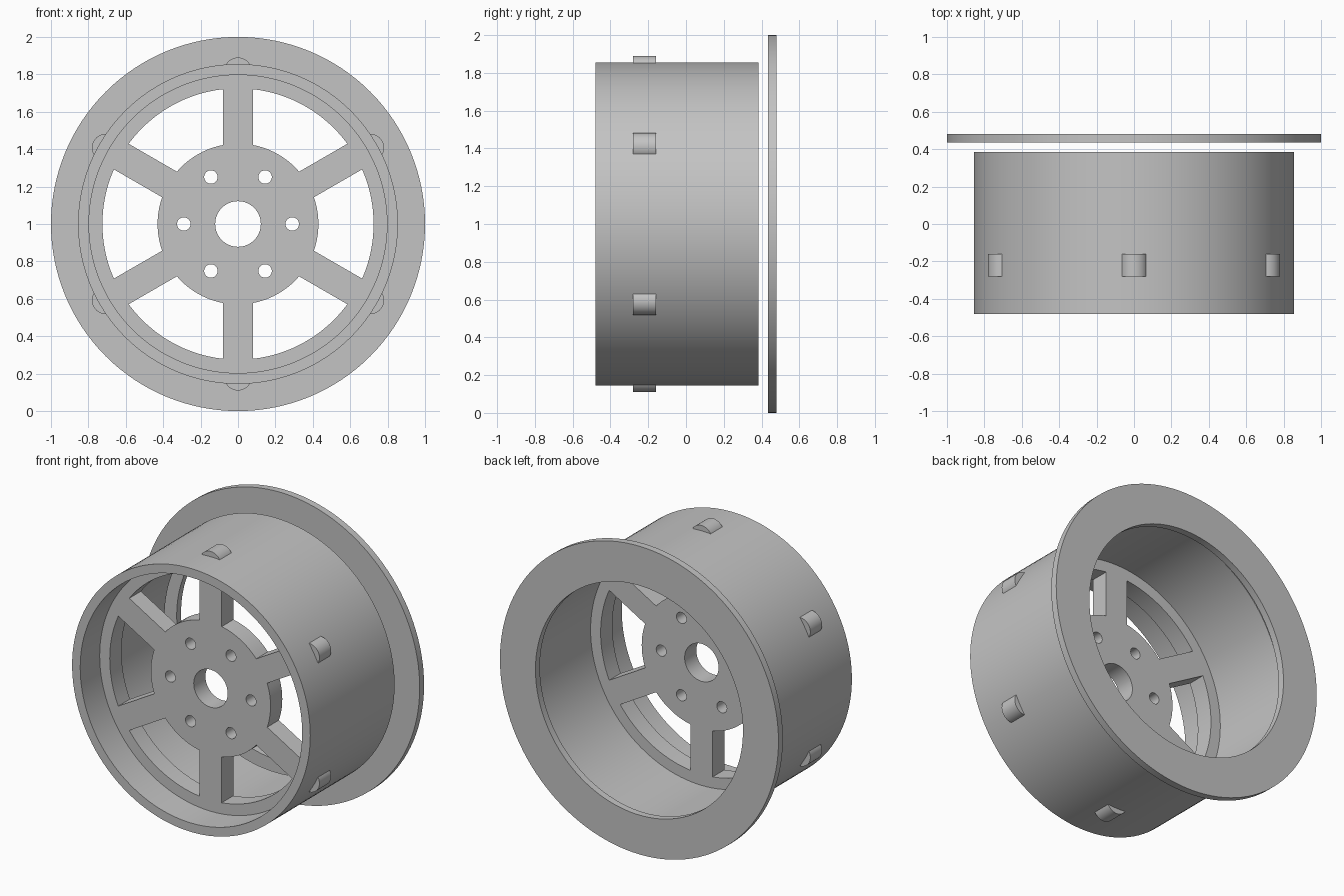
import bpy, bmesh
from math import sin, cos, asin, pi, radians
from mathutils import Matrix

cube = bpy.data.objects.get("Cube")
if cube:
    bpy.data.objects.remove(cube, do_unlink=True)

grey = bpy.data.materials.new("grey metal")
grey.use_nodes = True
colour = (0.55, 0.55, 0.55, 1)
grey.diffuse_color = colour
grey.node_tree.nodes["Principled BSDF"].inputs["Base Color"].default_value = colour

SIXTH = pi / 3


def arc(r, a, b, n):
    return [(r * cos(a + (b - a) * i / n), r * sin(a + (b - a) * i / n)) for i in range(n + 1)]


def circle(r, n=128, cx=0, cy=0):
    return [(cx + x, cy + y) for x, y in arc(r, 0, 2 * pi, n)[:-1]]


def plate(name, loops, y_front, y_back):
    """Extrude a filled outline with holes along the wheel axis."""
    curve = bpy.data.curves.new(name, 'CURVE')
    curve.dimensions = '2D'
    curve.fill_mode = 'BOTH'
    curve.extrude = (y_back - y_front) / 2
    for loop in loops:
        spline = curve.splines.new('POLY')
        spline.points.add(len(loop) - 1)
        for point, (x, y) in zip(spline.points, loop):
            point.co = (x, y, 0, 1)
        spline.use_cyclic_u = True
    obj = bpy.data.objects.new(name, curve)
    bpy.context.collection.objects.link(obj)
    bpy.ops.object.select_all(action='DESELECT')
    obj.select_set(True)
    bpy.context.view_layer.objects.active = obj
    bpy.ops.object.convert(target='MESH')
    obj = bpy.context.view_layer.objects.active
    mesh = obj.data
    # stand the plate upright, weld caps to walls
    mesh.transform(Matrix.Translation((0, (y_front + y_back) / 2, 1)) @ Matrix.Rotation(pi / 2, 4, 'X'))
    bm = bmesh.new()
    bm.from_mesh(mesh)
    bmesh.ops.remove_doubles(bm, verts=bm.verts, dist=0.0001)
    bmesh.ops.recalc_face_normals(bm, faces=bm.faces)
    bm.to_mesh(mesh)
    bm.free()
    mesh.materials.clear()
    mesh.materials.append(grey)
    bpy.ops.object.shade_smooth_by_angle(angle=radians(30))
    return obj


# Barrel and separate back flange
plate("barrel", [circle(0.855), circle(0.797)], -0.48, 0.385)
plate("back_flange", [circle(1.0), circle(0.745)], 0.435, 0.48)

# Spoked centre: rim ring, six spokes, hub with bore and bolt holes
RIM, HUB, HALF_SPOKE = 0.725, 0.43, 0.079
outer_half = SIXTH / 2 - asin(HALF_SPOKE / RIM)
inner_half = SIXTH / 2 - asin(HALF_SPOKE / HUB)
loops = [circle(0.8), circle(0.122, 48)]
for k in range(6):
    a = k * SIXTH
    loops.append(arc(RIM, a - outer_half, a + outer_half, 16)
                 + arc(HUB, a + inner_half, a - inner_half, 10))
    loops.append(circle(0.036, 24, 0.29 * cos(a), 0.29 * sin(a)))
plate("spoked_centre", loops, -0.28, -0.16)

# Rounded nubs on the barrel, one over each spoke
for k in range(6):
    a = (k + 0.5) * SIXTH
    cap = [(0.815 + x, y) for x, y in arc(0.075, -radians(75), radians(75), 16)]
    nub = [(x * cos(a) - y * sin(a), x * sin(a) + y * cos(a)) for x, y in cap]
    plate("nub_%d" % (k + 1), [nub], -0.28, -0.16)
